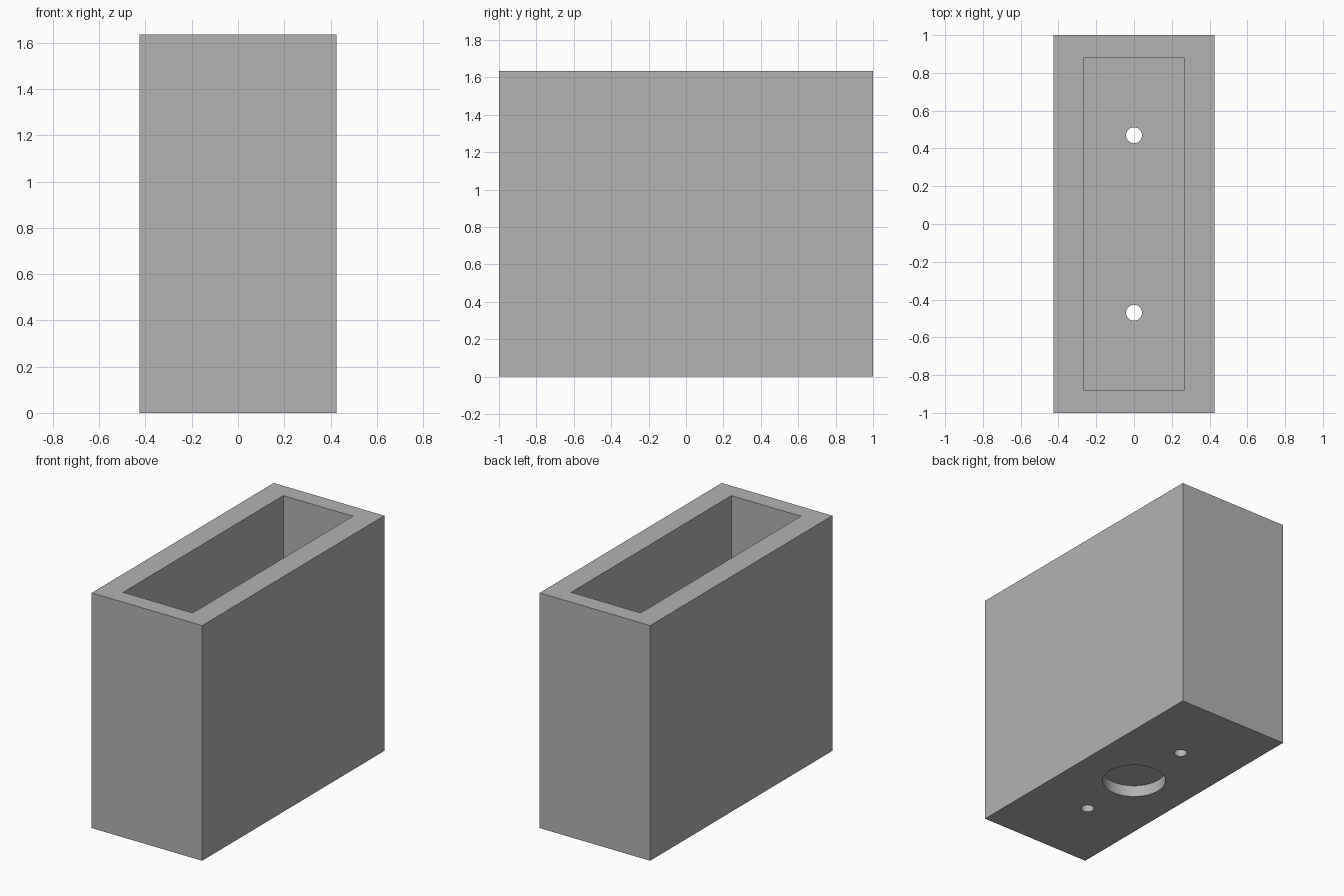
import bpy

if "Cube" in bpy.data.objects:
    bpy.data.objects.remove(bpy.data.objects["Cube"])

WIDTH, LENGTH, HEIGHT = 0.85, 2.0, 1.635
FLOOR = 0.16

grey = bpy.data.materials.new("plain grey")
grey.diffuse_color = (0.45, 0.45, 0.45, 1)
grey.use_nodes = True
grey.node_tree.nodes["Principled BSDF"].inputs["Base Color"].default_value = grey.diffuse_color


def box(name, size, bottom):
    bpy.ops.mesh.primitive_cube_add(size=1, location=(0, 0, bottom + size[2] / 2))
    ob = bpy.context.object
    ob.name = name
    ob.scale = size
    bpy.ops.object.transform_apply(location=True, rotation=False, scale=True)
    return ob


def hole(name, radius, y, top):
    bottom = -0.1
    bpy.ops.mesh.primitive_cylinder_add(vertices=64, radius=radius, depth=top - bottom,
                                        location=(0, y, (top + bottom) / 2))
    bpy.context.object.name = name
    return bpy.context.object


# Outer block
body = box("open_box", (WIDTH, LENGTH, HEIGHT), 0)
body.data.materials.append(grey)

# Cavity, shallow round recess underneath, two through holes in the floor
cutters = [
    box("cavity_cutter", (0.535, 1.76, HEIGHT), FLOOR),
    hole("recess_cutter", 0.204, 0, 0.08),
    hole("front_hole_cutter", 0.042, -0.47, FLOOR + 0.1),
    hole("back_hole_cutter", 0.042, 0.47, FLOOR + 0.1),
]
for cutter in cutters:
    mod = body.modifiers.new(cutter.name, 'BOOLEAN')
    mod.operation = 'DIFFERENCE'
    mod.solver = 'EXACT'
    mod.object = cutter

bpy.ops.object.select_all(action='DESELECT')
body.select_set(True)
bpy.context.view_layer.objects.active = body
for mod in list(body.modifiers):
    bpy.ops.object.modifier_apply(modifier=mod.name)
for cutter in cutters:
    bpy.data.objects.remove(cutter, do_unlink=True)

# Smooth round walls, sharp corners
bpy.ops.object.shade_smooth_by_angle(angle=0.5)
